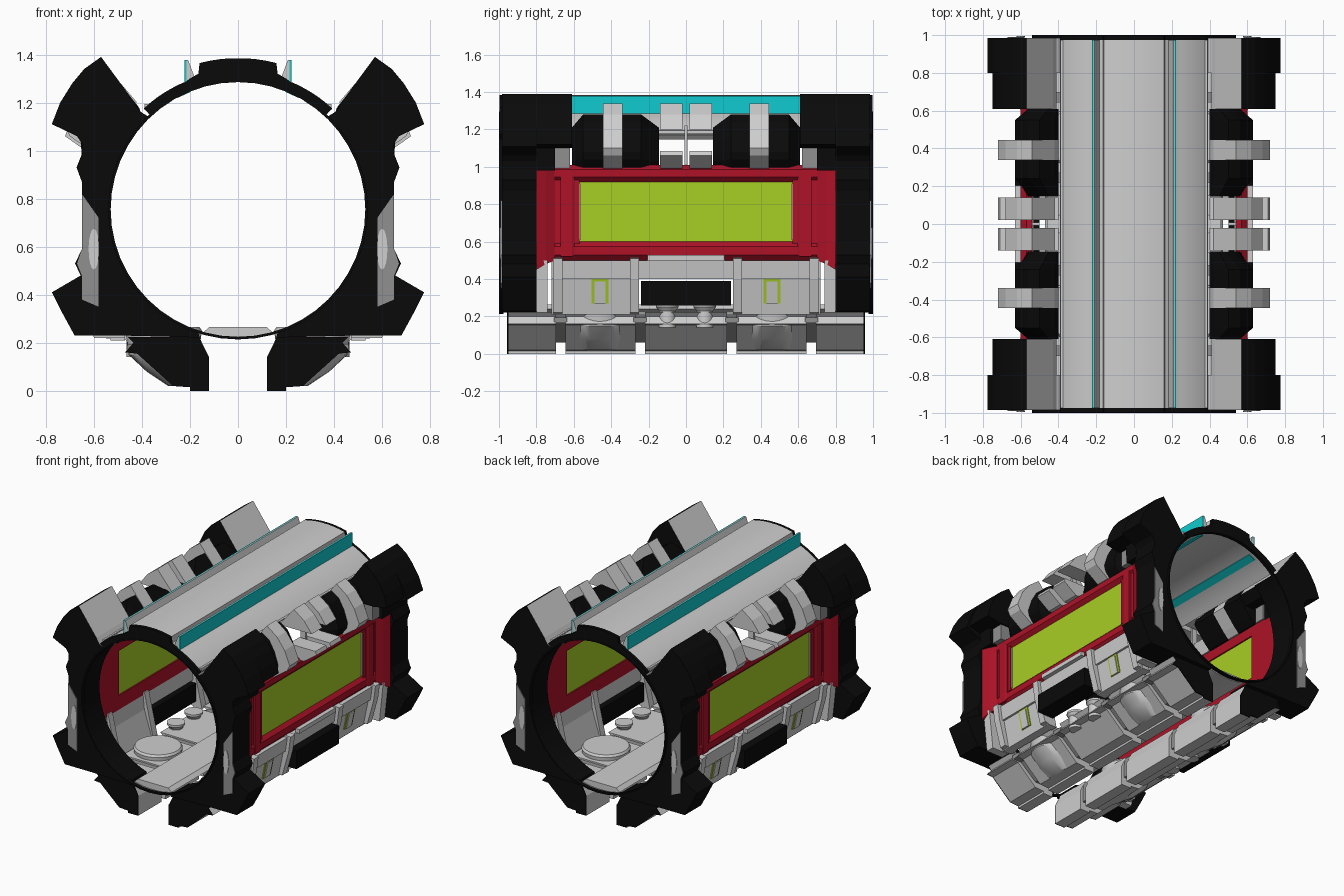
import bpy, bmesh, math

if "Cube" in bpy.data.objects:
    bpy.data.objects.remove(bpy.data.objects["Cube"])

def mat(name, r, g, b):
    m = bpy.data.materials.new(name)
    m.diffuse_color = (r, g, b, 1)
    m.use_nodes = True
    m.node_tree.nodes["Principled BSDF"].inputs["Base Color"].default_value = m.diffuse_color
    return m

LIGHT = mat("light grey", .62, .62, .62)
MID = mat("mid grey", .28, .28, .28)
BLACK = mat("black", .003, .003, .003)
RED = mat("red", .42, .006, .02)
LIME = mat("lime", .39, .62, .018)
CYAN = mat("cyan", .005, .6, .63)
CZ = .755  # height of the tube axis


def arc(r, a0, a1, n):
    return [(r * math.cos(math.radians(a0 + (a1 - a0) * i / n)),
             CZ + r * math.sin(math.radians(a0 + (a1 - a0) * i / n))) for i in range(n + 1)]


def finish(name, bm, mats, mx, my, rule, smooth):
    bmesh.ops.recalc_face_normals(bm, faces=bm.faces)
    bm.normal_update()
    if rule:
        for f in bm.faces:
            f.material_index = rule(f)
    me = bpy.data.meshes.new(name)
    bm.to_mesh(me)
    bm.free()
    for m in mats:
        me.materials.append(m)
    ob = bpy.data.objects.new(name, me)
    bpy.context.collection.objects.link(ob)
    if smooth:
        bpy.ops.object.select_all(action='DESELECT')
        bpy.context.view_layer.objects.active = ob
        ob.select_set(True)
        bpy.ops.object.shade_smooth_by_angle(angle=math.radians(35))
    if mx or my:
        mod = ob.modifiers.new("mirror", 'MIRROR')
        mod.use_axis = (mx, my, False)
        mod.use_mirror_merge = False
    return ob


def loft(name, sections, mats, mx=True, my=True, rule=None, smooth=False):
    """Solid through (y, xz profile) sections."""
    bm = bmesh.new()
    rings = [[bm.verts.new((x, y, z)) for x, z in p] for y, p in sections]
    for a, b in zip(rings, rings[1:]):
        for i in range(len(a)):
            j = (i + 1) % len(a)
            bm.faces.new((a[i], a[j], b[j], b[i]))
    caps = [bm.faces.new(rings[0]), bm.faces.new(rings[-1])]
    bmesh.ops.recalc_face_normals(bm, faces=bm.faces)
    bmesh.ops.triangulate(bm, faces=caps)
    return finish(name, bm, mats, mx, my, rule, smooth)


def prism(name, prof, y0, y1, mats, **k):
    return loft(name, [(y0, prof), (y1, prof)], mats, **k)


def box(name, x0, x1, y0, y1, z0, z1, m, **k):
    return prism(name, [(x0, z0), (x1, z0), (x1, z1), (x0, z1)], y0, y1, [m], **k)


def stack(name, rings, mats, n=24, **k):
    """Tapered round body through (x, y, z, rx, ry) rings."""
    bm = bmesh.new()
    rs = [[bm.verts.new((x + rx * math.cos(t), y + ry * math.sin(t), z))
           for t in (2 * math.pi * i / n for i in range(n))] for x, y, z, rx, ry in rings]
    for a, b in zip(rs, rs[1:]):
        for i in range(n):
            j = (i + 1) % n
            bm.faces.new((a[i], a[j], b[j], b[i]))
    bm.faces.new(rs[0])
    bm.faces.new(rs[-1])
    return finish(name, bm, mats, True, True, None, True)


# Roof shell with raised crown
right = arc(.575, 47, 68, 6) + [(.2, 1.3), (.165, 1.32)] + arc(.63, 75.3, 87, 3)
left = [(-x, z) for x, z in reversed(right)]
roof = right + left + arc(.535, 133, 47, 22)
prism("roof_shell", roof, -.975, .975, [LIGHT], mx=False, my=False, smooth=True)
prism("roof_end_cap", roof, .975, .998, [BLACK], mx=False)

# Roof fins, coloured on the outer side
prism("roof_fin", [(.175, 1.29), (.19, 1.33), (.208, 1.378), (.215, 1.378), (.215, 1.26)],
      -.975, .975, [LIGHT], my=False)
prism("fin_stripe", [(.215, 1.378), (.223, 1.378), (.223, 1.283), (.215, 1.283)],
      -.975, .975, [CYAN], my=False)
prism("inner_stripe", [(.2, 1.25), (.25, 1.227), (.248, 1.221), (.198, 1.244)],
      -.95, .95, [CYAN], my=False)
box("roof_rail", .375, .39, -.975, .975, 1.17, 1.195, LIGHT, my=False)

# Full circular lip at each mouth
bm = bmesh.new()
N = 48
rows = []
for r, y in ((.53, .975), (.53, 1), (.541, 1), (.541, .975)):
    rows.append([bm.verts.new((x, y, z)) for x, z in arc(r, 0, 360, N)[:-1]])
for k in range(4):
    a, b = rows[k], rows[(k + 1) % 4]
    for i in range(N):
        j = (i + 1) % N
        bm.faces.new((a[i], a[j], b[j], b[i]))
finish("mouth_lip", bm, [BLACK], False, True, None, False)

# End frames with upper and lower arms; inward arm slope is grey
slope = lambda f: 1 if f.normal.z > .3 and f.normal.x < -.3 and f.calc_center_median().z > 1.15 else 0
arm = [(.41, 1.165), (.43, 1.2), (.57, 1.39), (.64, 1.34), (.69, 1.28), (.74, 1.2), (.775, 1.11)]
side = [(.67, 1.06), (.65, 1.03), (.65, .985), (.672, .93), (.65, .87), (.65, .59),
        (.678, .53), (.655, .48), (.775, .41), (.74, .34), (.68, .23), (.47, .23), (.16, .222)]
prism("end_frame", arm + side + arc(.535, -72, 46, 28), .8, .985, [BLACK, LIGHT], rule=slope)
arm2 = [(.41, 1.165), (.43, 1.2), (.57, 1.39), (.64, 1.34), (.69, 1.28), (.73, 1.2),
        (.75, 1.12), (.65, 1.1), (.56, 1.1), (.46, 1.1)]
prism("upper_arm", arm2, .61, .8, [BLACK, LIGHT], rule=slope)
box("arm_bracket", .53, .63, .62, .7, .99, 1.14, MID)
prism("arm_gusset", [(.54, 1.1), (.66, 1.1), (.65, .98), (.54, .98)], .7, .8, [BLACK])
prism("frame_cheek", [(.65, .82), (.58, .72), (.58, .35), (.65, .38), (.65, .48),
                      (.67, .53), (.65, .59)], .985, .991, [MID])
prism("cheek_lamp", [(.6 + .022 * math.cos(t), .59 + .085 * math.sin(t))
                     for t in (math.pi * i / 8 for i in range(16))], .991, .996, [LIGHT])

# Shoulder ribs and dark infill between them
rib = [(.4, 1.14), (.42, 1.19), (.54, 1.34), (.62, 1.28), (.68, 1.2), (.72, 1.1), (.7, 1.06),
       (.6, .99), (.53, .99), (.49, 1.03)]
low = [(.4, 1.14), (.42, 1.19), (.5, 1.28), (.56, 1.24), (.6, 1.17), (.63, 1.08), (.62, 1.04),
       (.58, .99), (.53, .99), (.49, 1.03)]
thin = [(.4, 1.14), (.41, 1.175), (.45, 1.21), (.48, 1.18), (.52, 1.13), (.55, 1.06), (.56, 1.03),
        (.55, .99), (.53, .99), (.49, 1.03)]
prism("shoulder_rib", rib, .34, .445, [LIGHT])
loft("inner_infill", [(.145, thin), (.24, low), (.34, low)], [BLACK])
loft("outer_infill", [(.445, low), (.55, low), (.61, thin)], [BLACK])
prism("upper_block", [(.4, 1.2), (.42, 1.2), (.54, 1.34), (.62, 1.28), (.68, 1.2)], .02, .14, [LIGHT])
prism("lower_block", [(.5, 1.085), (.71, 1.085), (.72, 1.06), (.62, .99), (.53, .99)], .02, .14, [LIGHT])
box("centre_post", .5, .54, -.008, .008, .98, 1.22, LIGHT, my=False)

# Red side wall: rails, posts, flared ends
prism("upper_rail", [(.54, .92), (.575, .92), (.6, .945), (.6, .985), (.57, 1.01), (.54, 1.01)],
      -.8, .8, [RED], my=False)
prism("lower_rail", [(.54, .6), (.575, .6), (.6, .575), (.6, .53), (.57, .5), (.54, .5)],
      -.8, .8, [RED], my=False)
box("side_post", .54, .59, .57, .8, .59, .93, RED)
rect = lambda x0, x1, z0, z1: [(x0, z0), (x1, z0), (x1, z1), (x0, z1)]
loft("post_pad", [(.595, rect(.58, .597, .53, .94)), (.61, rect(.58, .604, .52, .95)),
                  (.67, rect(.58, .604, .52, .95))], [RED])
loft("flared_end", [(.7, rect(.58, .598, .5, 1.0)), (.75, rect(.58, .625, .48, 1.03)),
                    (.8, rect(.58, .645, .45, 1.06))], [RED])
box("window", .55, .575, -.57, .57, .6, .92, LIME, my=False)
box("window_seal", .57, .585, .565, .58, .61, .91, LIGHT)

# Grey lower wall with sill, posts, lamps and equipment box
prism("sill", [(.54, .5), (.6, .5), (.585, .4), (.53, .4)], -.72, .72, [LIGHT], my=False)
prism("lower_wall", [(.53, .4), (.57, .4), (.53, .21), (.47, .21)], .25, .72, [LIGHT])
for y in (.25, .66):
    prism("wall_post", [(.53, .52), (.625, .51), (.61, .4), (.56, .22), (.46, .21)], y, y + .05, [LIGHT])
prism("wall_end", [(.54, .5), (.63, .5), (.6, .22), (.47, .22)], .74, .8, [LIGHT])
prism("lamp_rim", [(.568, .4), (.576, .4), (.549, .27), (.541, .27)], .415, .505, [LIME])
prism("lamp_face", [(.57, .388), (.58, .388), (.554, .27), (.545, .27)], .43, .49, [LIGHT])
box("equipment_box", .5, .63, -.24, .24, .26, .39, BLACK, my=False)
box("light_bar", .6, .63, -.205, .205, .5, .53, LIGHT, my=False)
stack("box_foot", [(.42, .1, .14, .045, .045), (.42, .1, .23, .045, .045),
                   (.42, .1, .25, .06, .06), (.42, .1, .265, .06, .06)], [LIGHT], n=16)

# Base skirts: segments joined by slimmer links
skirt = [(.16, .225), (.15, .2), (.12, .14), (.12, 0), (.2, 0), (.2, .015), (.27, .02),
         (.42, .155), (.47, .16), (.435, .2), (.46, .225)]
link = [(.16, .215), (.15, .2), (.14, .14), (.14, .06), (.27, .06), (.4, .17), (.42, .215)]
prism("skirt_middle", skirt, -.22, .22, [LIGHT], my=False)
prism("skirt_inner", skirt, .27, .645, [LIGHT])
prism("skirt_outer", skirt, .695, .95, [LIGHT])
prism("skirt_end_cap", skirt, .95, .956, [BLACK])
prism("skirt_link", link, -.93, .93, [MID], my=False)
for y in (.245, .67):
    box("link_clip", .38, .46, y - .035, y + .035, .165, .195, MID)

# Rounded tanks in the base
stack("base_tank", [(.22, .46, .02, .07, .125), (.26, .46, .08, .12, .14), (.31, .46, .15, .145, .15),
                    (.31, .46, .25, .16, .16), (.31, .46, .265, .15, .15)], [LIGHT], n=32)

# Walkway floor
prism("floor", arc(.535, -106, -74, 12) + [(.12, .265), (-.12, .265)], -.96, .96,
      [LIGHT], mx=False, my=False)
